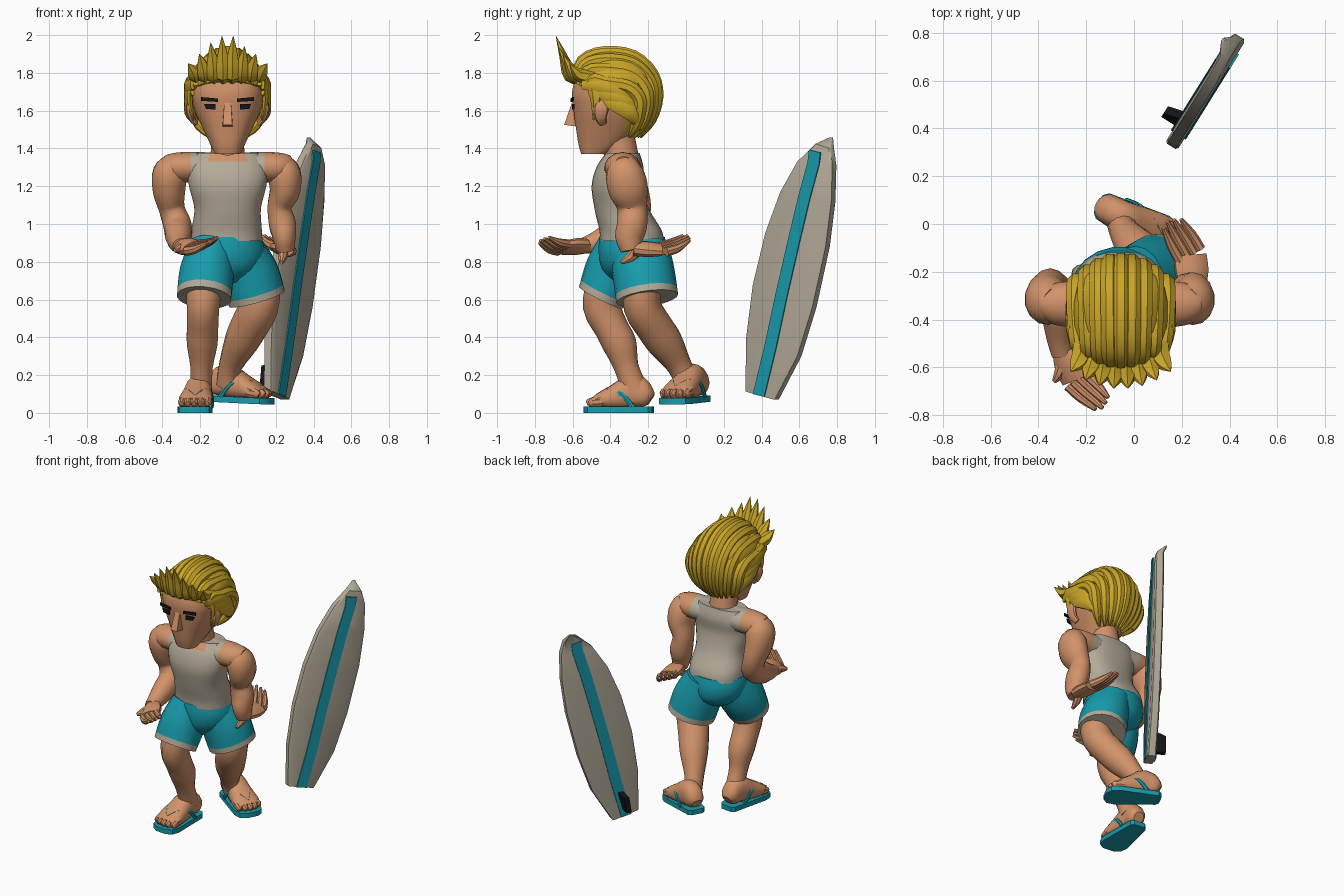
import bpy, bmesh, math
from mathutils import Vector as V

if "Cube" in bpy.data.objects:
    bpy.data.objects.remove(bpy.data.objects["Cube"])

def mat(name, r, g, b):
    m = bpy.data.materials.new(name)
    m.diffuse_color = [(c / 255) ** 2.2 for c in (r, g, b)] + [1]
    m.use_nodes = True
    m.node_tree.nodes["Principled BSDF"].inputs["Base Color"].default_value = m.diffuse_color
    return m

SKIN, TEAL = mat("skin", 208, 145, 105), mat("teal", 30, 155, 172)
GREY, HAIR = mat("warm_grey", 178, 169, 151), mat("blond", 200, 164, 44)
DARK = mat("dark", 27, 27, 32)

def finish(name, bm, mats, rule=None, fracs=None):
    bmesh.ops.recalc_face_normals(bm, faces=bm.faces)
    for f in bm.faces:
        if rule:
            f.material_index = rule(f.calc_center_median(), fracs[f] if fracs else 0)
    me = bpy.data.meshes.new(name)
    bm.to_mesh(me)
    bm.free()
    for m in mats:
        me.materials.append(m)
    ob = bpy.data.objects.new(name, me)
    bpy.context.collection.objects.link(ob)
    return ob

def spline(pts, steps):
    """Catmull-Rom through rows of numbers."""
    out = []
    for i in range(len(pts) - 1):
        a, b, c, d = pts[max(i - 1, 0)], pts[i], pts[i + 1], pts[min(i + 2, len(pts) - 1)]
        for k in range(steps):
            t = k / steps
            out.append([.5 * (2 * q + (r - p) * t + (2 * p - 5 * q + 4 * r - s) * t * t
                              + (3 * q - p - 3 * r + s) * t ** 3) for p, q, r, s in zip(a, b, c, d)])
    return out + [list(pts[-1])]

def tube(name, pts, mats, ref=(1, 0, 0), n=14, steps=3, power=2, rule=None, flat=False):
    """Sweep of ellipses; rows are x, y, z, radius along ref, other radius."""
    rows = spline(pts, steps)
    bm, rings, fracs = bmesh.new(), [], {}
    for i, (x, y, z, a, b) in enumerate(rows):
        t = V(rows[min(i + 1, len(rows) - 1)][:3]) - V(rows[max(i - 1, 0)][:3])
        t = V((0, 0, 1)) if flat else t.normalized()
        u = V(ref) - t * V(ref).dot(t)
        u.normalize()
        w = t.cross(u)
        ring = []
        for k in range(n):
            g = 2 * math.pi * (k + .5) / n
            c, s = math.cos(g), math.sin(g)
            c, s = (math.copysign(abs(q) ** (2 / power), q) for q in (c, s))
            ring.append(bm.verts.new(V((x, y, z)) + u * c * max(a, .001) + w * s * max(b, .001)))
        rings.append(ring)
    for i in range(len(rings) - 1):
        for k in range(n):
            f = bm.faces.new((rings[i][k], rings[i][(k + 1) % n], rings[i + 1][(k + 1) % n], rings[i + 1][k]))
            fracs[f] = (i + .5) / (len(rings) - 1)
    fracs[bm.faces.new(rings[0])] = 0
    fracs[bm.faces.new(rings[-1])] = 1
    return finish(name, bm, mats, rule, fracs)

def hull(name, pts, m):
    bm = bmesh.new()
    for p in pts:
        bm.verts.new(p)
    bmesh.ops.convex_hull(bm, input=bm.verts)
    bmesh.ops.delete(bm, geom=[v for v in bm.verts if not v.link_faces], context='VERTS')
    return finish(name, bm, [m])

CX = -.055  # body centre line

# Vest, with bare neckline and arm openings
def vest_rule(c, f):
    dx = abs(c.x - CX)
    return int(c.z > 1.335 and dx < .1 and c.y < -.34 or c.z > 1.2 and dx > .2)
tube("vest", [(CX - .005, -.285, .91, .19, .17), (CX - .005, -.295, .97, .187, .165), (CX, -.34, 1.08, .177, .145),
              (CX, -.365, 1.2, .205, .135), (CX, -.35, 1.3, .215, .125), (CX, -.335, 1.375, .17, .09)],
     [GREY, SKIN], n=32, steps=6, power=2.4, rule=vest_rule, flat=True)
tube("shoulders", [(-.38, -.33, 1.29, .06, .07), (-.3, -.335, 1.3, .095, .08), (CX, -.335, 1.3, .095, .078),
                   (.19, -.335, 1.3, .095, .08), (.27, -.33, 1.29, .06, .07)], [SKIN, GREY], ref=(0, 1, 0), steps=8,
     rule=lambda c, f: int((.1 if c.y < -.33 else 0) < abs(c.x - CX) < .19))
tube("neck", [(CX, -.33, 1.3, .1, .09), (CX, -.35, 1.4, .09, .09), (CX, -.37, 1.5, .09, .09)], [SKIN])

# Shorts
tube("shorts_seat", [(CX - .01, -.285, .93, .19, .175), (CX - .005, -.28, .85, .205, .185), (CX, -.28, .76, .17, .165),
                     (CX, -.3, .69, .07, .08)], [TEAL], n=20, flat=True)
hem = lambda c, f: int(f > .82)
tube("shorts_leg_right", [(-.135, -.32, .87, .125, .15), (-.165, -.385, .74, .145, .155),
                          (-.18, -.45, .61, .145, .13)], [TEAL, GREY], n=18, steps=6, rule=hem)
tube("shorts_leg_left", [(.01, -.25, .87, .125, .16), (.06, -.225, .74, .155, .165),
                         (.1, -.205, .605, .155, .165)], [TEAL, GREY], n=18, steps=6, rule=hem)

# Legs
tube("leg_right", [(-.18, -.43, .68, .1, .1), (-.185, -.445, .56, .088, .1), (-.188, -.395, .45, .085, .09),
                   (-.19, -.35, .36, .082, .09), (-.193, -.315, .24, .06, .065), (-.195, -.27, .12, .06, .07)], [SKIN])
tube("leg_left", [(.13, -.23, .68, .1, .1), (.11, -.23, .56, .105, .1), (.055, -.165, .45, .1, .098),
                  (.015, -.11, .37, .09, .095), (-.04, -.035, .25, .062, .066), (-.055, .01, .15, .06, .065)], [SKIN])

# Feet in flip-flops
def foot(side, heel, d, base, tilt):
    d = V((*d, 0)).normalized()
    p = V((-d.y, d.x, 0))
    def P(t, w, h):
        return V((*heel, base + h + tilt * (1 - t / .36))) + d * t + p * w
    outline = [(0, .04), (.02, .06), (.2, .08), (.29, .093), (.34, .08), (.365, .04)]
    hull("sole_" + side, [P(t, w * s, h) for t, w in outline for s in (-1, 1) for h in (0, .033)], TEAL)
    rows = [(.01, .07, .035, .035), (.035, .085, .06, .06), (.1, .115, .066, .09), (.19, .088, .08, .07),
            (.27, .068, .09, .046), (.32, .055, .078, .026)]
    tube("foot_" + side, [(*P(t, 0, h), a, b) for t, h, a, b in rows], [SKIN], ref=p, power=2.4)
    for k in range(5):
        w = (k - 2) * .034
        e = .352 - .005 * (k - 2) ** 2
        tube(f"toe_{side}_{k}", [(*P(.26, w, .06), .021, .026), (*P(e - .02, w, .056), .021, .026),
                                 (*P(e, w, .05), .01, .012)], [SKIN], ref=p, n=8, steps=2)
    for s in (-1, 1):
        tube(f"strap_{side}_{s}", [(*P(.1, s * .07, .03), .014, .008), (*P(.16, s * .074, .1), .014, .008),
                                   (*P(.23, s * .045, .122), .014, .008), (*P(.3, 0, .088), .012, .008)],
             [TEAL], ref=d, n=6)
foot("right", (-.195, -.175), (-.04, -.36), 0, 0)
foot("left", (-.15, .085), (.88, -.46), .045, .015)

# Arms
tube("arm_right", [(-.33, -.335, 1.33, .06, .07), (-.36, -.325, 1.27, .092, .1), (-.365, -.3, 1.18, .088, .1),
                   (-.35, -.27, 1.08, .07, .085), (-.32, -.3, .99, .075, .08), (-.315, -.39, .935, .07, .078),
                   (-.31, -.48, .9, .056, .058), (-.3, -.55, .885, .045, .04)], [SKIN], steps=4)
tube("arm_left", [(.22, -.335, 1.33, .06, .07), (.245, -.325, 1.27, .088, .1), (.248, -.305, 1.18, .083, .105),
                  (.22, -.285, 1.09, .065, .08), (.235, -.285, 1.0, .073, .08), (.245, -.3, .93, .062, .075),
                  (.25, -.29, .86, .048, .055)], [SKIN], steps=4)

# Hands: palm, four closed fingers, thumb
def hand(side, wrist, knuckle, tip, spread, thumb):
    w, k, t, s, th = map(V, (wrist, knuckle, tip, spread, thumb))
    L = s.length
    tube("palm_" + side, [(*w, L * .8, .04), (*w.lerp(k, .5), L * 1.2, .04), (*k, L * 1.2, .03)],
         [SKIN], ref=s, n=10)
    for i in range(4):
        o = s * (i - 1.5) * .62
        end = t + o * .75 - (t - k) * .08 * abs(i - 1.2)
        a = k + o
        tube(f"finger_{side}_{i}", [(*a.lerp(k, .1), .022, .026), (*(a.lerp(end, .5) - V((0, 0, .01))), .021, .022),
                                    (*end, .009, .009)], [SKIN], ref=s, n=8)
    tube("thumb_" + side, [(*w.lerp(k, .2), .032, .028), (*(w.lerp(k, .4).lerp(th, .6)), .027, .024),
                           (*th, .01, .01)], [SKIN], ref=(0, .2, 1), n=8)
hand("right", (-.3, -.52, .885), (-.24, -.65, .875), (-.12, -.765, .92), (.042, .032, .022), (-.335, -.66, .86))
hand("left", (.25, -.28, .87), (.235, -.13, .865), (.15, .02, .935), (.05, .03, -.015), (.23, -.345, .795))

# Head, with scalp painted as hair
def scalp(c, f):
    return int(c.z > 1.74 or c.y > -.4 and c.z > 1.66 or c.y > -.33 and c.z > 1.5)
rows = [(1.37, .068, -.555, -.42), (1.42, .092, -.57, -.34), (1.5, .13, -.583, -.26), (1.6, .175, -.597, -.2),
        (1.7, .198, -.605, -.17), (1.8, .19, -.57, -.18), (1.88, .12, -.48, -.26)]
tube("head", [(CX, (a + b) / 2, z, w, (b - a) / 2) for z, w, a, b in rows], [SKIN, HAIR], n=20, steps=4,
     power=2.6, rule=scalp, flat=True)
hull("nose", [(CX + x, y, z) for x, y, z in ((-.018, -.605, 1.64), (.018, -.605, 1.64), (-.025, -.645, 1.525),
     (.025, -.645, 1.525), (-.028, -.57, 1.515), (.028, -.57, 1.515))], SKIN)
for s in (-1, 1):
    tag = "right" if s < 0 else "left"
    plate = lambda pts, y: [(CX + s * x, y + q + x * .12, z) for x, z in pts for q in (0, .008)]
    hull("brow_" + tag, plate([(.05, 1.646), (.05, 1.664), (.14, 1.652), (.14, 1.672)], -.617), DARK)
    hull("eye_" + tag, plate([(.065, 1.605), (.065, 1.635), (.115, 1.61), (.125, 1.635)], -.612), DARK)
    tube("ear_" + tag, [(CX + s * .165, -.44, 1.53, .012, .02), (CX + s * .19, -.45, 1.56, .018, .03),
                        (CX + s * .205, -.45, 1.61, .018, .04), (CX + s * .2, -.44, 1.655, .01, .02)], [SKIN], n=10)

# Swept-back hair strands: y, z, width factor, drop at the sides, y shift at the sides
prof = [(-.585, 1.75, .85, .03, .06), (-.545, 1.86, .92, .1, .05), (-.43, 1.905, .97, .16, 0),
        (-.28, 1.885, 1, .16, -.03), (-.18, 1.79, .98, .12, -.07), (-.155, 1.67, .92, .07, -.09),
        (-.185, 1.55, .75, .03, -.08), (-.24, 1.46, .5, 0, -.06)]
size = [.035, .04, .04, .04, .04, .038, .03, .008]
for i in range(9):
    a = (i - 4) / 4
    tube(f"hair_strand_{i}", [(CX + .192 * a * w, y + sh * a * a, z - dr * a * a, r, r) for (y, z, w, dr, sh), r
                              in zip(prof, size)], [HAIR], n=8)
# Side locks and sideburns
for s in (-1, 1):
    for j in range(3):
        x = CX + s * .2
        tube(f"side_lock_{s}_{j}", [(x - s * .015, -.55 + .04 * j, 1.74 - .03 * j, .012, .03),
                                    (x + s * .006, -.44 + .03 * j, 1.73 - .045 * j, .025, .045),
                                    (x - s * .01, -.32 + .02 * j, 1.67 - .045 * j, .03, .045),
                                    (x - s * .07, -.25, 1.54 - .02 * j, .015, .008)], [HAIR], n=8)
    tube(f"sideburn_{s}", [(CX + s * .195, -.48, 1.72, .02, .04), (CX + s * .2, -.475, 1.65, .016, .03),
                           (CX + s * .18, -.49, 1.55, .004, .004)], [HAIR], n=6)
# Spiky fringe
tips = [1.85, 1.9, 1.96, 1.995, 1.995, 1.94, 1.9, 1.85]
for i, h in enumerate(tips):
    a = (i - 3.5) / 3.5
    x, sh = CX + .17 * a, .06 * a * a
    tube(f"fringe_spike_{i}", [(x, -.55 + sh, 1.775, .032, .03), (x, -.615 + sh, 1.785, .04, .036),
                               (x + .015 * a, -.65 + sh, (1.8 + h) / 2 - .01, .033, .022),
                               (x + .04 * a, -.69 + sh * 1.2, h, .001, .001)], [HAIR], n=6)

# Surfboard, standing on edge to the rear left; stations are left y, z and right y, z
def B(y, z, d):
    s = (y - .34) / .85
    return V((.165 + .53 * s + .85 * d, y - .53 * d, z))
stations = [(.325, .115, .48, .07), (.33, .4, .6, .3), (.365, .68, .68, .56), (.43, .95, .75, .88),
            (.51, 1.17, .78, 1.12), (.6, 1.33, .785, 1.31), (.69, 1.425, .77, 1.4), (.735, 1.458, .75, 1.458)]
section = [(0, -.7), (.06, -1), (.94, -1), (1, -.7), (1, .7), (.94, 1), (.06, 1), (0, .7)]
bm, rings = bmesh.new(), []
for i, (y0, z0, y1, z1) in enumerate(stations):
    bend = (0, 0, 0, 0, 0, 0, -.01, -.05)[i]
    th = .03 if i < 6 else (.023 if i == 6 else .006)
    rings.append([bm.verts.new(B(y0 + (y1 - y0) * q, z0 + (z1 - z0) * q, bend + th * e)) for q, e in section])
for a, b in zip(rings, rings[1:]):
    for k in range(8):
        bm.faces.new((a[k], a[(k + 1) % 8], b[(k + 1) % 8], b[k]))
bm.faces.new(rings[0])
bm.faces.new(rings[-1])
finish("surfboard", bm, [GREY])
mids = [((a + c) / 2, (b + d) / 2) for a, b, c, d in stations[:6]] + [(.7, 1.385)]
for side in (-1, 1):
    bm, rings = bmesh.new(), []
    for y, z in mids:
        rings.append([bm.verts.new(B(y + w, z - w * .25, side * d)) for w, d in
                      ((-.03, .028), (-.03, .037), (.03, .037), (.03, .028))])
    for a, b in zip(rings, rings[1:]):
        for k in range(4):
            bm.faces.new((a[k], a[(k + 1) % 4], b[(k + 1) % 4], b[k]))
    bm.faces.new(rings[0])
    bm.faces.new(rings[-1])
    finish("board_stripe_front" if side > 0 else "board_stripe_back", bm, [TEAL])
hull("board_fin", [B(y + w, z, d) for y, z, d in ((.41, .14, -.03), (.44, .27, -.03), (.41, .14, -.1),
     (.425, .25, -.1)) for w in (-.015, .015)], DARK)

# Soft shading with sharp edges kept
for ob in bpy.context.collection.objects:
    ob.select_set(True)
    bpy.context.view_layer.objects.active = ob
bpy.ops.object.shade_smooth_by_angle(angle=math.radians(34))
